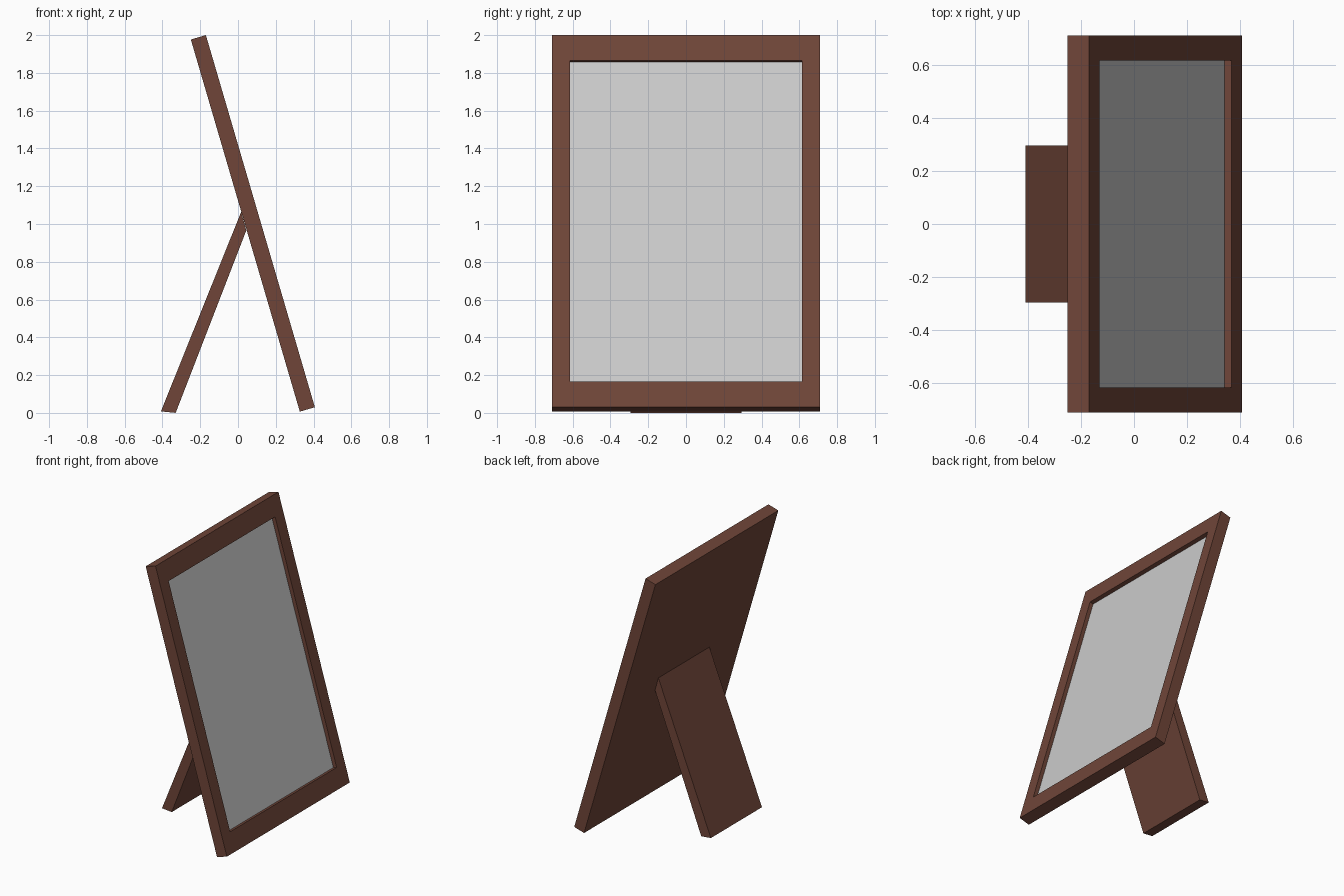
import bpy
from mathutils import Vector

if "Cube" in bpy.data.objects:
    bpy.data.objects.remove(bpy.data.objects["Cube"])

brown = bpy.data.materials.new("dark_wood")
brown.diffuse_color = (0.16, 0.06, 0.04, 1)
brown.use_nodes = True
brown.node_tree.nodes["Principled BSDF"].inputs["Base Color"].default_value = brown.diffuse_color

# Leaning plane of the frame: bottom front edge, top front edge, thickness
BASE, TOP = Vector((0.407, 0, 0.03)), Vector((-0.17, 0, 2.0))
THICK, HALF_W = 0.083, 0.71
HEIGHT = (TOP - BASE).length
UP = (TOP - BASE).normalized()
OUT = Vector((UP.z, 0, -UP.x))


def make(name, verts, faces, material=None):
    mesh = bpy.data.meshes.new(name)
    mesh.from_pydata(verts, [], faces)
    obj = bpy.data.objects.new(name, mesh)
    bpy.context.collection.objects.link(obj)
    if material:
        mesh.materials.append(material)
    return obj


def ring(half_w, low, high, depth):
    """Rectangle on the leaning plane, pushed back by depth, facing outward."""
    return [BASE + UP * u + Vector((0, y, 0)) - OUT * depth
            for y, u in ((-half_w, low), (half_w, low), (half_w, high), (-half_w, high))]


# Frame: back, outer sides, front border and recess walls as successive rings
RAIL, SIDE, RECESS = 0.141, 0.095, 0.028
opening = (HALF_W - SIDE, RAIL, HEIGHT - RAIL)
rings = [ring(HALF_W, 0, HEIGHT, THICK), ring(HALF_W, 0, HEIGHT, 0),
         ring(*opening, 0), ring(*opening, RECESS)]
faces = [(3, 2, 1, 0)]
for r in range(3):
    for i in range(4):
        a, b = r * 4 + i, r * 4 + (i + 1) % 4
        faces.append((a, b, b + 4, a + 4))
make("frame", [v for r in rings for v in r], faces, brown)

# Grey picture at the bottom of the recess
make("picture_panel", rings[3], [(0, 1, 2, 3)])

# Rear support leg: side profile (x, z) meeting the back of the frame
profile = [(-0.408, 0.008), (-0.33, 0.0), (0.044, 0.966), (0.017, 1.065)]
leg = [(x, y, z) for y in (-0.295, 0.295) for x, z in profile]
sides = [(i, i + 4, (i + 1) % 4 + 4, (i + 1) % 4) for i in range(4)]
make("support_leg", leg, [(0, 1, 2, 3), (7, 6, 5, 4)] + sides, brown)
